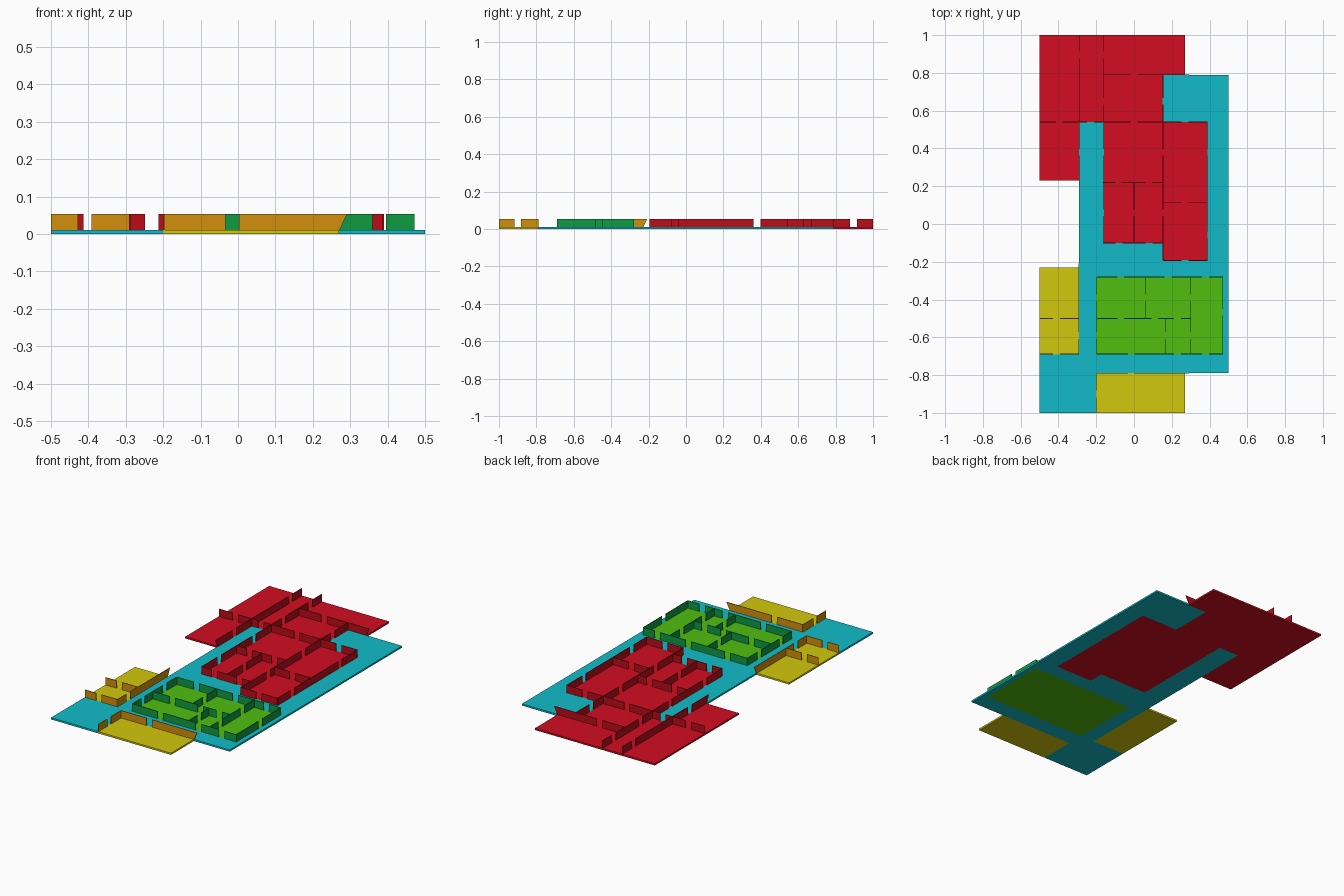
import bpy, bmesh

if "Cube" in bpy.data.objects:
    bpy.data.objects.remove(bpy.data.objects["Cube"])

FLOOR, TOP, T = 0.01, 0.053, 0.002   # slab top, wall top, half wall thickness
DOOR = 0.018                         # half door width


def material(name, rgb):
    m = bpy.data.materials.new(name)
    m.diffuse_color = (*rgb, 1)
    m.use_nodes = True
    m.node_tree.nodes["Principled BSDF"].inputs["Base Color"].default_value = m.diffuse_color
    return m


def finish(name, bm, mat):
    bmesh.ops.recalc_face_normals(bm, faces=bm.faces[:])
    me = bpy.data.meshes.new(name)
    bm.to_mesh(me)
    bm.free()
    me.materials.append(mat)
    bpy.context.collection.objects.link(bpy.data.objects.new(name, me))


def slab(name, rects, mat, holes=()):
    """Flat floor: union of (x0, y0, x1, y1) rectangles minus holes."""
    every = list(rects) + list(holes)
    xs = sorted({r[i] for r in every for i in (0, 2)})
    ys = sorted({r[i] for r in every for i in (1, 3)})
    inside = lambda x, y, rs: any(r[0] < x < r[2] and r[1] < y < r[3] for r in rs)
    bm = bmesh.new()
    for x0, x1 in zip(xs, xs[1:]):
        for y0, y1 in zip(ys, ys[1:]):
            cx, cy = (x0 + x1) / 2, (y0 + y1) / 2
            if inside(cx, cy, rects) and not inside(cx, cy, holes):
                bm.faces.new([bm.verts.new((x, y, 0)) for x, y in
                              ((x0, y0), (x1, y0), (x1, y1), (x0, y1))])
    bmesh.ops.remove_doubles(bm, verts=bm.verts[:], dist=1e-5)
    ext = bmesh.ops.extrude_face_region(bm, geom=bm.faces[:], use_keep_orig=True)
    up = [v for v in ext["geom"] if isinstance(v, bmesh.types.BMVert)]
    bmesh.ops.translate(bm, verts=up, vec=(0, 0, FLOOR))
    finish(name, bm, mat)


def walls(name, runs, mat):
    """Each run: (axis, position, start, end, door centres, lean at start, lean at end)."""
    bm = bmesh.new()
    for axis, pos, a, b, doors, *lean in runs:
        la, lb = lean or (0, 0)
        cuts = [a] + [d + s for d in doors for s in (-DOOR, DOOR)] + [b]
        for s, e in zip(cuts[::2], cuts[1::2]):
            ts = s + (la if s == a else 0)
            te = e + (lb if e == b else 0)
            prof = ((s, FLOOR - 0.002), (e, FLOOR - 0.002), (te, TOP), (ts, TOP))
            sides = []
            for off in (-T, T):
                sides.append([bm.verts.new((u, pos + off, z) if axis == "x"
                                           else (pos + off, u, z)) for u, z in prof])
            bm.faces.new(sides[0])
            bm.faces.new(sides[1])
            for i in range(4):
                j = (i + 1) % 4
                bm.faces.new((sides[0][i], sides[0][j], sides[1][j], sides[1][i]))
    finish(name, bm, mat)


cyan = material("corridor_cyan", (0.006, 0.5, 0.58))
red = material("red", (0.65, 0.004, 0.015))
red_wall = material("wall_red", (0.5, 0.004, 0.01))
yellow = material("yellow", (0.65, 0.58, 0.004))
orange = material("wall_orange", (0.65, 0.28, 0.004))
green = material("green", (0.08, 0.52, 0.005))
green_wall = material("wall_green", (0.005, 0.33, 0.055))

# Floors of each zone
red_rooms = [(-.5, .23, -.29, 1), (-.29, .54, .15, 1), (.15, .79, .27, 1),
             (-.16, -.1, .15, .54), (.15, -.19, .39, .54)]
green_rooms = [(-.2, -.69, .47, -.28)]
yellow_rooms = [(-.5, -.69, -.29, -.23), (-.2, -1, .27, -.79)]
slab("red_floor", red_rooms, red)
slab("green_floor", green_rooms, green)
slab("left_yellow_floor", yellow_rooms[:1], yellow)
slab("front_yellow_floor", yellow_rooms[1:], yellow)
slab("corridor_floor", [(-.29, -.79, .5, .54), (.15, .54, .5, .79), (-.5, -1, -.2, -.69)],
     cyan, red_rooms + green_rooms + yellow_rooms)

# Red zone: back rooms and central block
walls("red_walls", [
    ("y", -.29, .23, 1, [.38, .895], -.025, 0),
    ("y", -.163, -.1, 1, [.06, .38, .65, .895]),
    ("y", 0, -.1, .22, [.06]),
    ("y", .153, -.19, .79, [.06, .38, .65]),
    ("y", .388, -.19, .54, [-.058, .38]),
    ("x", .79, -.163, .27, [0], 0, .022),
    ("x", .54, -.5, .388, [-.395, -.23, 0, .27]),
    ("x", .22, -.163, .153, [-.08, .08]),
    ("x", .115, .153, .388, [.27]),
    ("x", -.1, -.163, .153, [-.08, .08]),
    ("x", -.193, .153, .388, [.27]),
], red_wall)

# Green zone
walls("green_walls", [
    ("x", -.688, -.197, .47, [-.015, .23, .378]),
    ("x", -.28, -.197, .47, [-.07, .18, .378]),
    ("y", -.197, -.688, -.28, [-.59, -.39]),
    ("y", .47, -.688, -.28, [-.467]),
    ("x", -.5, -.197, .30, [-.07, .11, .23]),
    ("y", .06, -.5, -.28, [-.39]),
    ("y", .165, -.688, -.5, [-.59]),
    ("y", .30, -.688, -.28, [-.59, -.39]),
], green_wall)

# Yellow zones
walls("left_yellow_walls", [
    ("y", -.292, -.688, -.23, [-.59], 0, .022),
    ("x", -.688, -.5, -.292, [-.41]),
    ("x", -.5, -.5, -.292, [-.41]),
], orange)
walls("front_yellow_walls", [
    ("y", -.197, -1, -.79, [-.9]),
    ("x", -.79, -.197, .27, [-.015], 0, .022),
], orange)
